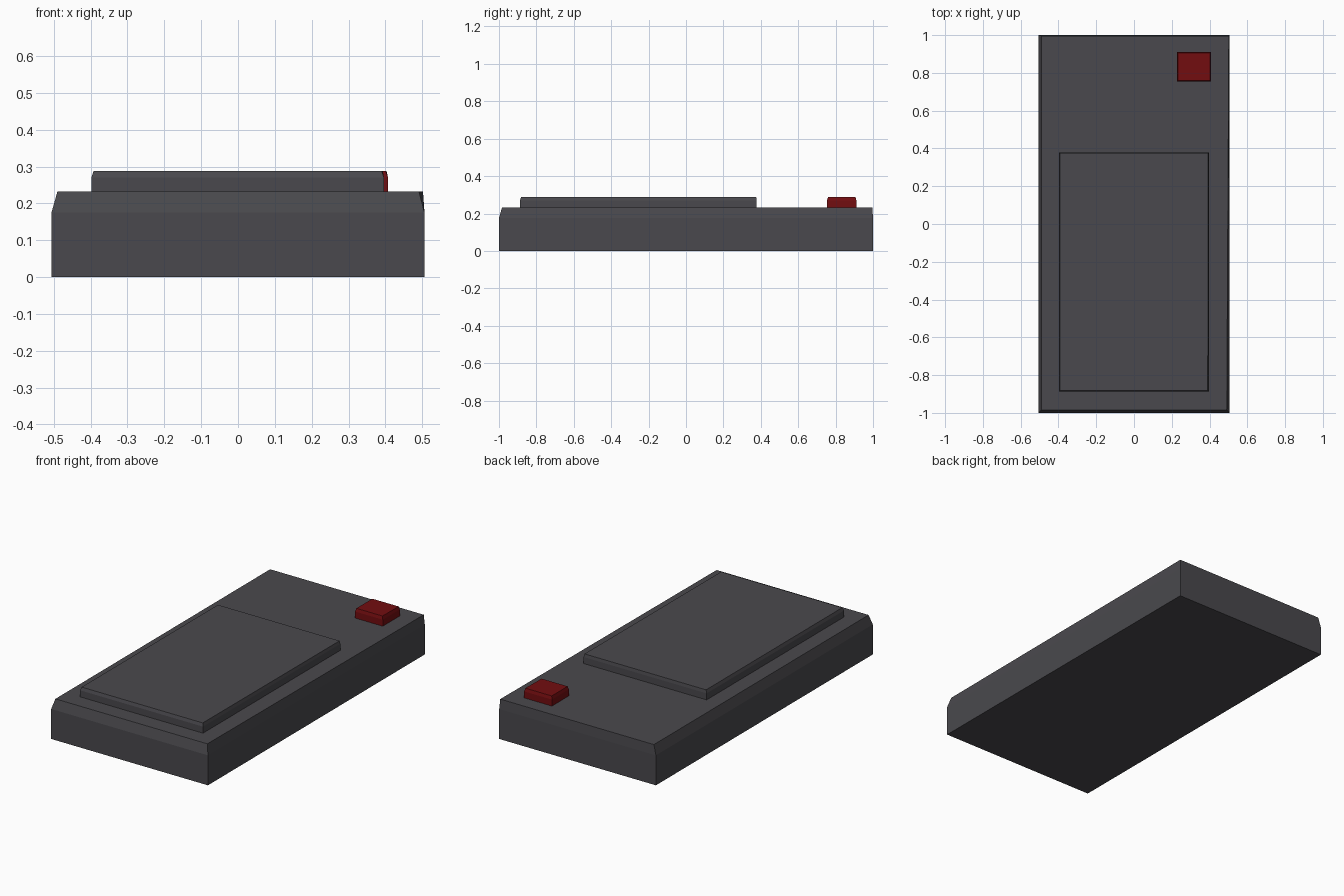
import bpy
import bmesh

if "Cube" in bpy.data.objects:
    bpy.data.objects.remove(bpy.data.objects["Cube"])


def material(name, rgb):
    m = bpy.data.materials.new(name)
    m.diffuse_color = (*rgb, 1.0)
    m.use_nodes = True
    m.node_tree.nodes["Principled BSDF"].inputs["Base Color"].default_value = m.diffuse_color
    return m


GREY = material("dark grey", (0.068, 0.066, 0.074))
RED = material("deep red", (0.17, 0.004, 0.005))


def chamfered_block(name, x0, x1, y0, y1, levels, insets, mat):
    """Box of three levels; insets = top corner offsets (dx, dy), from front left round to back left."""
    base = [(x0, y0), (x1, y0), (x1, y1), (x0, y1)]
    top = [(x + dx, y + dy) for (x, y), (dx, dy) in zip(base, insets)]
    bm = bmesh.new()
    rings = [[bm.verts.new((x, y, z)) for x, y in ring]
             for ring, z in zip((base, base, top), levels)]
    bm.faces.new(rings[0][::-1])
    bm.faces.new(rings[-1])
    for low, high in zip(rings, rings[1:]):
        for i in range(4):
            j = (i + 1) % 4
            bm.faces.new((low[i], low[j], high[j], high[i]))
    bmesh.ops.recalc_face_normals(bm, faces=bm.faces[:])
    mesh = bpy.data.meshes.new(name)
    bm.to_mesh(mesh)
    bm.free()
    mesh.materials.append(mat)
    obj = bpy.data.objects.new(name, mesh)
    bpy.context.collection.objects.link(obj)
    return obj


# Main slab: wide chamfer at the front and left, fading towards the back right
chamfered_block("body", -0.506, 0.506, -1.0, 1.0, (0, 0.175, 0.232),
                [(0.016, 0.016), (-0.015, 0.016), (-0.004, -0.004), (0.016, -0.004)], GREY)

# Raised panel on the front part of the top
chamfered_block("raised_panel", -0.398, 0.396, -0.888, 0.378, (0.225, 0.270, 0.288),
                [(0.006, 0.006), (-0.006, 0.006), (-0.003, -0.003), (0.006, -0.003)], GREY)

# Small button in the back right corner
chamfered_block("button", 0.228, 0.407, 0.754, 0.911, (0.225, 0.270, 0.288),
                [(0.005, 0.005), (-0.006, 0.005), (-0.004, -0.005), (0.005, -0.005)], RED)
